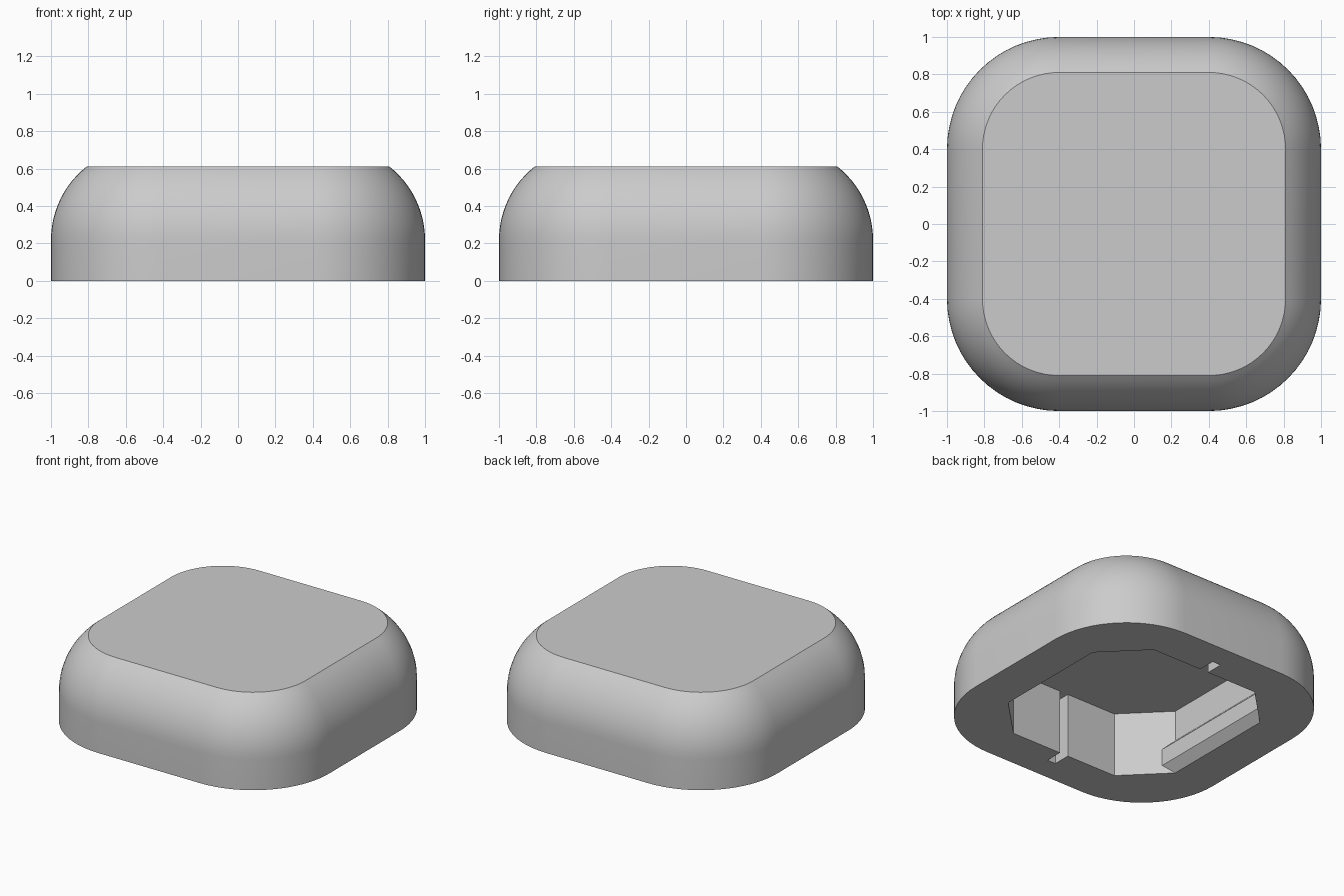
import bpy, bmesh, math

old = bpy.data.objects.get("Cube")
if old:
    bpy.data.objects.remove(old, do_unlink=True)

grey = bpy.data.materials.new("plain_grey")
grey.use_nodes = True
colour = (0.6, 0.6, 0.6, 1)
grey.diffuse_color = colour
grey.node_tree.nodes["Principled BSDF"].inputs["Base Color"].default_value = colour


def make_object(name, bm):
    bmesh.ops.recalc_face_normals(bm, faces=bm.faces[:])
    mesh = bpy.data.meshes.new(name)
    bm.to_mesh(mesh)
    bm.free()
    mesh.materials.append(grey)
    obj = bpy.data.objects.new(name, mesh)
    bpy.context.collection.objects.link(obj)
    return obj


def add_ring(bm, points, z):
    return [bm.verts.new((x, y, z)) for x, y in points]


def bridge(bm, low, high):
    n = len(low)
    for i in range(n):
        j = (i + 1) % n
        bm.faces.new((low[i], low[j], high[j], high[i]))


def rounded_square(half, flat=0.4, steps=16):
    radius = half - flat
    points = []
    for corner in range(4):
        mid = math.radians(45 + 90 * corner)
        cx = math.copysign(flat, math.cos(mid))
        cy = math.copysign(flat, math.sin(mid))
        for s in range(steps + 1):
            a = math.radians(90 * (corner + s / steps))
            points.append((cx + radius * math.cos(a), cy + radius * math.sin(a)))
    return points


def four_way(quarter):
    # Mirror a quarter outline into a closed loop
    back = quarter[::-1]
    return (quarter + [(-x, y) for x, y in back]
            + [(-x, -y) for x, y in quarter] + [(x, -y) for x, y in back])


# Outer shell: straight wall, rounded shoulder, flat top
WALL, FILLET, TOP = 0.218, 0.5, 0.61
bm = bmesh.new()
bottom = add_ring(bm, rounded_square(1), 0)
ring = bottom
sweep = math.asin((TOP - WALL) / FILLET)
for i in range(13):
    a = sweep * i / 12
    half = 1 - FILLET + FILLET * math.cos(a)
    upper = add_ring(bm, rounded_square(half), WALL + FILLET * math.sin(a))
    bridge(bm, ring, upper)
    ring = upper
bm.faces.new(ring)

# Octagonal cavity with a narrow slot at front and back
W, C, CEILING = 0.705, 0.425, 0.46
outline = four_way([(W, C), (C, W), (0.033, W), (0.033, 0.83)])
mouth = add_ring(bm, outline, 0)
roof = add_ring(bm, outline, CEILING)
bridge(bm, mouth, roof)
bm.faces.new(roof)

# Underside rim between the shell and the cavity
rim = [bm.edges.get((loop[i - 1], loop[i]))
       for loop in (bottom, mouth) for i in range(len(loop))]
bmesh.ops.triangle_fill(bm, edges=rim, use_beauty=True)
body = make_object("body_shell", bm)
bpy.ops.object.select_all(action="DESELECT")
body.select_set(True)
bpy.context.view_layer.objects.active = body
bpy.ops.object.shade_smooth_by_angle(angle=math.radians(25))

# Bevelled clip rails on the two side walls, ends buried in the corner walls
for name, side in (("left_clip_rail", 1), ("right_clip_rail", -1)):
    bm = bmesh.new()
    profile = [(W, 0), (W - 0.06, 0.06), (W - 0.06, 0.18), (W, 0.24)]
    ends = [[bm.verts.new((side * x, y, z)) for x, z in profile] for y in (-0.49, 0.49)]
    bridge(bm, *ends)
    for end in ends:
        bm.faces.new(end)
    make_object(name, bm)
